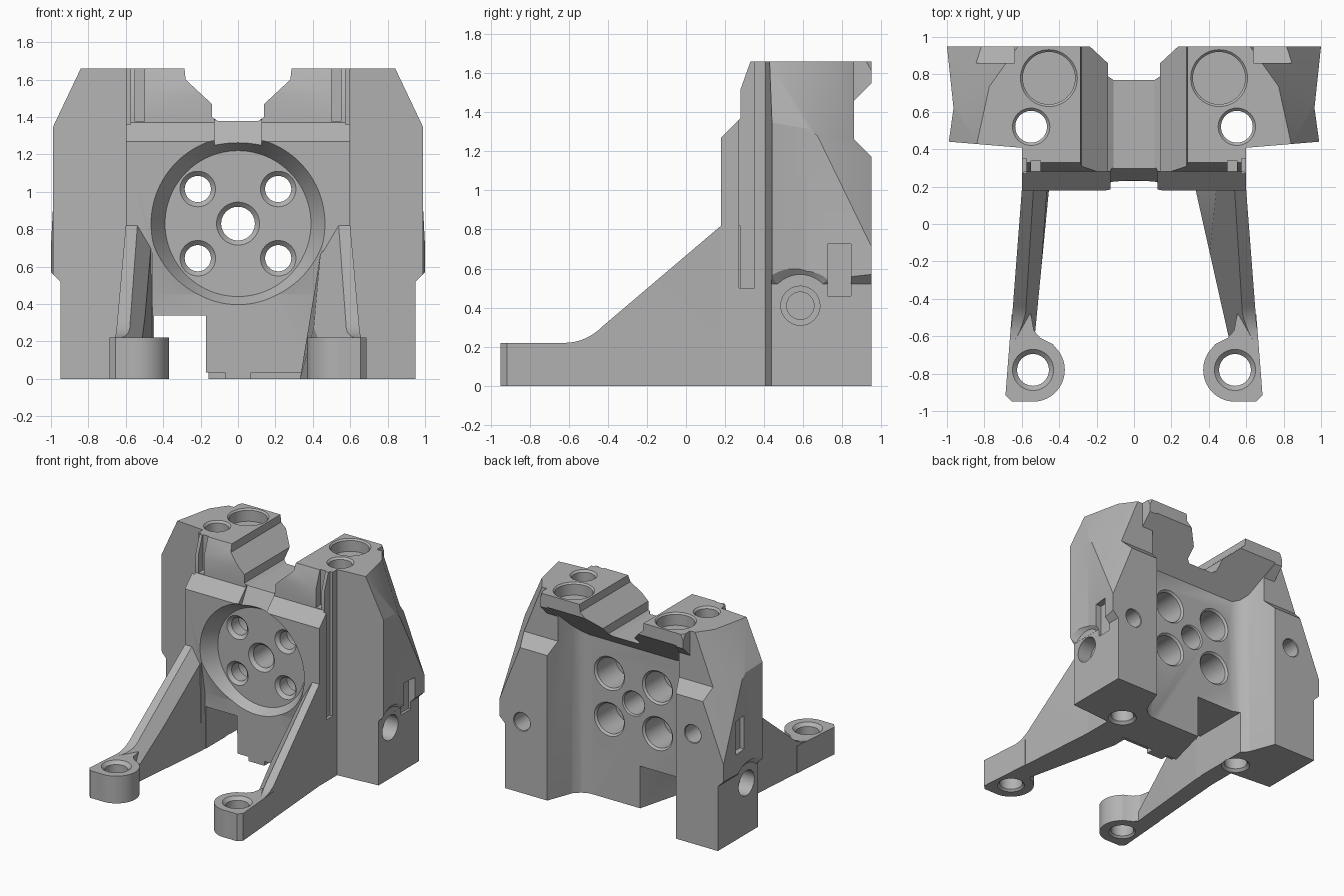
import bpy, bmesh
from math import radians, cos, sin, pi
from mathutils import Vector, Matrix

if "Cube" in bpy.data.objects:
    bpy.data.objects.remove(bpy.data.objects["Cube"], do_unlink=True)

grey = bpy.data.materials.new("matte grey")
grey.use_nodes = True
grey.diffuse_color = (0.45, 0.45, 0.45, 1)
grey.node_tree.nodes["Principled BSDF"].inputs["Base Color"].default_value = (0.45, 0.45, 0.45, 1)


def finish(name, bm):
    bmesh.ops.recalc_face_normals(bm, faces=bm.faces)
    mesh = bpy.data.meshes.new(name)
    bm.to_mesh(mesh)
    bm.free()
    mesh.materials.append(grey)
    ob = bpy.data.objects.new(name, mesh)
    bpy.context.scene.collection.objects.link(ob)
    return ob


def prism(name, outline, axis, lo, hi):
    """Extrude a 2D outline along an axis; the outline uses the other two axes in order."""
    def place(p, d):
        c = list(p)
        c.insert("xyz".index(axis), d)
        return c
    bm = bmesh.new()
    face = bm.faces.new([bm.verts.new(place(p, lo)) for p in outline])
    ext = bmesh.ops.extrude_face_region(bm, geom=[face])
    shift = Vector(place((0, 0), hi - lo))
    bmesh.ops.translate(bm, vec=shift, verts=[v for v in ext["geom"] if isinstance(v, bmesh.types.BMVert)])
    return finish(name, bm)


def box(name, x, y, z):
    return prism(name, [(x[0], y[0]), (x[1], y[0]), (x[1], y[1]), (x[0], y[1])], "z", *z)


def hull(name, points):
    bm = bmesh.new()
    for p in points:
        bm.verts.new(p)
    bmesh.ops.convex_hull(bm, input=bm.verts)
    bmesh.ops.delete(bm, geom=[v for v in bm.verts if not v.link_faces], context="VERTS")
    return finish(name, bm)


def lathe(name, origin, direction, profile, sides=48):
    """Solid of revolution from (distance, radius) pairs along a direction."""
    o, d = Vector(origin), Vector(direction)
    u = d.orthogonal().normalized()
    v = d.cross(u)
    bm = bmesh.new()
    rings = [[bm.verts.new(o + d * t + (u * cos(2 * pi * i / sides) + v * sin(2 * pi * i / sides)) * r)
              for i in range(sides)] for t, r in profile]
    for a, b in zip(rings, rings[1:]):
        for i in range(sides):
            j = (i + 1) % sides
            bm.faces.new((a[i], a[j], b[j], b[i]))
    bm.faces.new(rings[0])
    bm.faces.new(rings[-1])
    return finish(name, bm)


def combine(ob, other, operation="DIFFERENCE"):
    mod = ob.modifiers.new("solid", "BOOLEAN")
    mod.operation, mod.solver, mod.object = operation, "EXACT", other
    bpy.context.view_layer.objects.active = ob
    bpy.ops.object.modifier_apply(modifier=mod.name)
    bpy.data.objects.remove(other, do_unlink=True)


def hole(ob, mouth, direction, r, rim, depth, end_rim=0):
    """Bore a round hole with a chamfered mouth, and a chamfered exit if end_rim is given."""
    k = rim - r
    profile = [(-k, rim + k), (k, r)]
    if end_rim:
        e = end_rim - r
        profile += [(depth - e, r), (depth + e, end_rim + e)]
    else:
        profile += [(depth, r)]
    combine(ob, lathe("bore", mouth, direction, profile))


def slice_off(ob, a, b, c, outward):
    """Remove everything beyond the plane through three points."""
    a, b, c = Vector(a), Vector(b), Vector(c)
    n = (b - a).cross(c - a).normalized()
    if n.dot(Vector(outward)) < 0:
        n = -n
    cutter = box("slab", (-2, 2), (-2, 2), (0, 1))
    cutter.data.transform(Matrix.Translation(a) @ n.to_track_quat("Z", "Y").to_matrix().to_4x4())
    combine(ob, cutter)


# Central wall with stepped front, and the overhanging head
block = prism("main_block", [(.18, 0), (.18, 1.27), (.28, 1.37), (.28, 1.52), (.33, 1.66),
                             (.75, 1.66), (.75, 0)], "x", -.6, .6)
combine(block, prism("head", [(.5, 1.1), (.95, 1.55), (.95, 1.66), (.5, 1.66)], "x", -.64, .64), "UNION")

# Side columns: chamfered at the back, waisted plan
for s in (-1, 1):
    column = prism("column", [(.39, 0), (.95, 0), (.95, 1.17), (.86, 1.26), (.86, 1.66), (.39, 1.66)],
                   "x", s * .4, s * 1.1)
    plan = prism("plan", [(s * .45, .395), (s * .99, .44), (s * .965, .62), (s, .95), (s, 1), (s * .45, 1)],
                 "z", -.1, 1.8)
    combine(column, plan, "INTERSECT")
    combine(block, column, "UNION")

# Pocket between the columns, under the head, with filleted corners
back = .67
corner = ((.39, back), (.45, back + .025), (.495, back + .07), (.63, 1.1))
combine(block, hull("pocket", [(s * x, y, z) for s in (-1, 1) for x, y in corner for z in (-.1, y + .61)]))

# Saddle across the top, with a lip cut into the front chamfer
side = [(.11, 1.38), (.14, 1.4), (.14, 1.47), (.28, 1.6), (.3, 1.8)]
combine(block, prism("saddle", side + [(-x, z) for x, z in reversed(side)], "y", 0, 1.2))
combine(block, prism("saddle_lip", [(.1, 1.25), (.225, 1.25), (.3, 1.385), (.1, 1.45)], "x", -.125, .125))

# Lower front drafted back, flared notch at one lower side
combine(block, hull("draft", [(x, y, z) for x in (-.455, .455)
                              for y, z in ((.1, .72), (.18, .72), (.23, .45), (.1, -.1), (.237, -.1))]))
combine(block, prism("notch", [(-.45, .1), (-.17, .1), (-.17, .25), (-.06, .67), (-.04, .75), (-.45, .75)],
                     "z", -.1, .34))
for x in ((-.3, -.07), (.07, .36)):
    combine(block, box("toe_gap", x, (0, .3), (-.1, .035)))

# Round dished face with five bolt holes, counterbored from the back
mid = .83
combine(block, lathe("dish", (0, 0, mid), (0, 1, 0), [(.06, .54), (.3, .39)], 96))
hole(block, (0, .3, mid), (0, 1, 0), .09, .115, back - .3, .1)
for sx in (-1, 1):
    for sz in (-1, 1):
        combine(block, lathe("bolt_hole", (sx * .215, 0, mid + sz * .185), (0, 1, 0),
                             [(.27, .125), (.325, .07), (.42, .07), (.421, .12),
                              (back - .015, .12), (back + .015, .15)]))

# Rear hole and side slot sit at different heights on each column
for s, rear, slot_y, slot_z in ((1, (.8, .575), (.725, .845), (.46, .725)),
                                (-1, (.725, .885), (.64, .76), (.71, .98))):
    # Sloped outer shoulders
    slice_off(block, (s * .84, .43, 1.66), (s * .99, .43, 1.35), (s * .77, .75, 1.66), (s, 0, 1))
    slice_off(block, (s * .77, .74, 1.66), (s * .62, .95, 1.66), (s, .95, .71), (s, 1, 1))
    # Narrower column foot with an arch over the side hole
    combine(block, hull("undercut", [(s * x, y, z) for y in (.3, 1.1)
                                     for x, z in ((.95, -.1), (.95, .52), (1.1, -.1), (1.1, .67))]))
    combine(block, lathe("arch", (s * .95, .585, .41), (s, 0, 0), [(.0005, .16), (.15, .36)]))
    combine(block, lathe("side_hole", (s * .95, .585, .41), (-s, 0, 0),
                         [(-.03, .1), (.12, .1), (.121, .07), (.3, .07)]))
    # Side slot, rear hole, head holes
    combine(block, box("slot", sorted((s * .93, s * 1.1)), slot_y, slot_z))
    hole(block, (s * rear[0], .95, rear[1]), (0, -1, 0), .07, .075, .3)
    hole(block, (s * .455, .78, 1.66), (0, 0, -1), .14, .152, .1)
    hole(block, (s * .55, .52, 1.66), (0, 0, -1), .085, .1, 1.66, .105)
    # Guide grooves beside the wall
    combine(block, box("groove", sorted((s * .575, s * .7)), (.27, .35), (.5, 1.8)))
    combine(block, box("front_groove", sorted((s * .5, s * .55)), (.1, .34), (1.375, 1.8)))

# Bracing legs with a bevelled inner ridge and bolt feet
curve = [(-.62 + .3 * sin(a), .22 + .36 * (1 - cos(a))) for a in (i * radians(40) / 8 for i in range(9))]
for s, name, base in ((1, "left_leg", .33), (-1, "right_leg", .455)):
    leg = prism(name, [(-.8, 0), (-.8, .22)] + curve + [(.18, .82), (.28, .82), (.28, 0)], "x", s * .2, s * .8)
    wall = hull("wall", [(s * x, y, z) for z, inner in ((-.01, base), (.83, .468)) for x, y in (
        (.545, -.6), (.675, -.8), (.55, -.8), (.6, .18), (.59, .29), (inner, .18), (inner, .29))])
    combine(leg, wall, "INTERSECT")
    slice_off(leg, (s * .538, .18, .82), (s * .467, .18, .7), (s * .565, -.38, .33), (-s, 0, 1))
    foot = prism("foot", [(s * x, y) for x, y in (
        (.54, -.949), (.655, -.949), (.72, -.88), (.68, -.48), (.552, -.48), (.535, -.57), (.5, -.61),
        (.43, -.645), (.5, -.8))], "z", 0, .22)
    combine(foot, lathe("pad", (s * .54, -.78, 0), (0, 0, 1), [(0, .17), (.22, .17)], 64), "UNION")
    slice_off(foot, (s * .69, -.95, 0), (s * .602, .18, 0), (s * .69, -.95, 1), (s, 0, 0))
    combine(leg, foot, "UNION")
    hole(leg, (s * .54, -.78, .22), (0, 0, -1), .085, .11, .22, .1)

# Smooth round walls, keep machined edges sharp
for ob in bpy.context.scene.objects:
    if ob.type == "MESH":
        bpy.ops.object.select_all(action="DESELECT")
        ob.select_set(True)
        bpy.context.view_layer.objects.active = ob
        bpy.ops.object.shade_smooth_by_angle(angle=radians(25))
